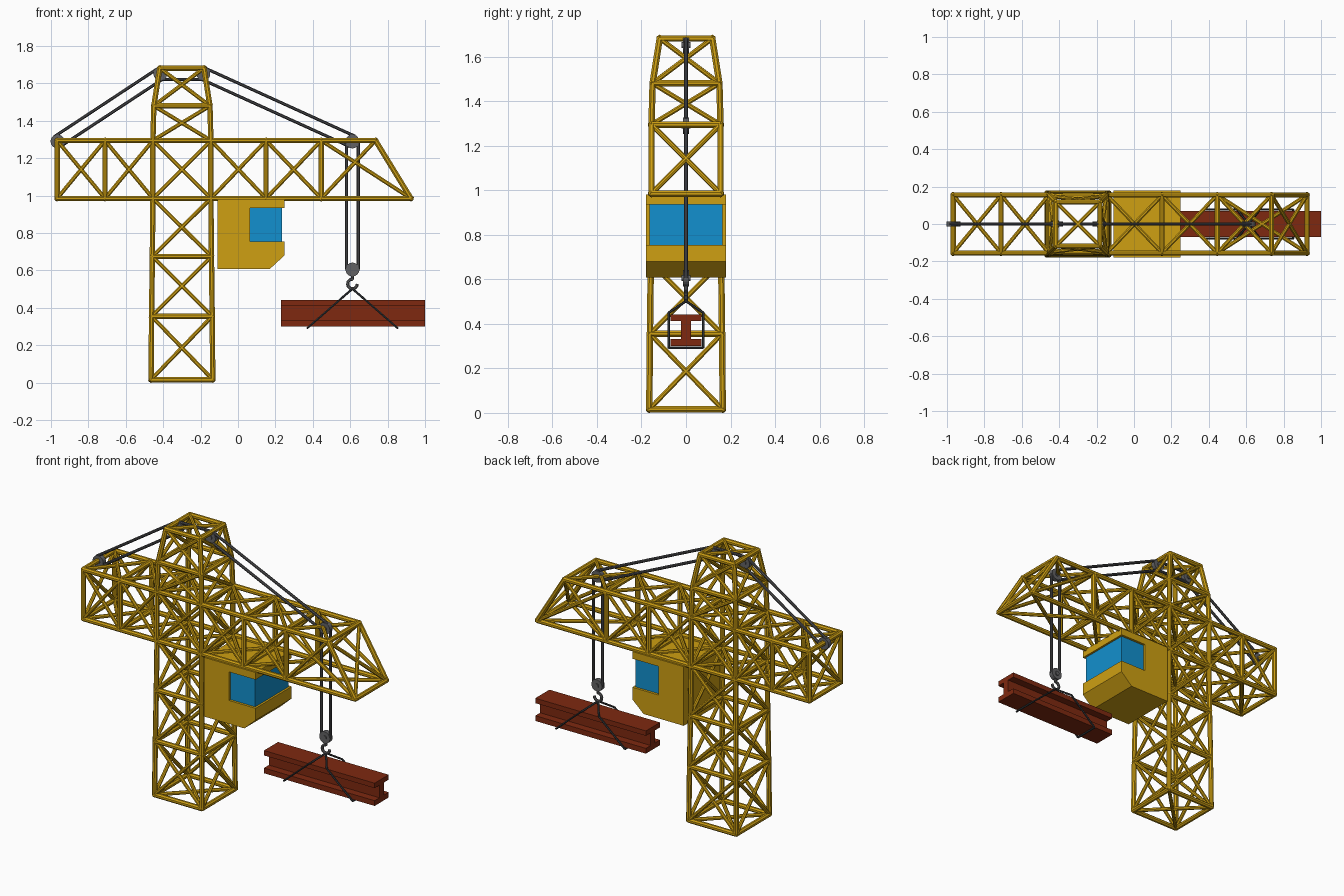
import bpy, bmesh, math
from mathutils import Vector, Matrix

cube = bpy.data.objects.get("Cube")
if cube:
    bpy.data.objects.remove(cube, do_unlink=True)


def material(name, r, g, b):
    m = bpy.data.materials.new(name)
    m.use_nodes = True
    m.diffuse_color = (r, g, b, 1)
    m.node_tree.nodes["Principled BSDF"].inputs["Base Color"].default_value = (r, g, b, 1)
    return m


yellow = material("crane yellow", 0.62, 0.35, 0.006)
blue = material("window blue", 0.006, 0.28, 0.62)
rust = material("rust red", 0.21, 0.022, 0.005)
grey = material("pulley grey", 0.12, 0.12, 0.125)
steel = material("cable grey", 0.08, 0.08, 0.085)
dark = material("sling dark grey", 0.035, 0.04, 0.045)


def finish(name, bm, mat):
    bmesh.ops.recalc_face_normals(bm, faces=bm.faces)
    me = bpy.data.meshes.new(name)
    bm.to_mesh(me)
    bm.free()
    me.materials.append(mat)
    ob = bpy.data.objects.new(name, me)
    bpy.context.collection.objects.link(ob)
    return ob


def tube(bm, a, b, r, sides=8):
    a, b = Vector(a), Vector(b)
    d = b - a
    turn = d.to_track_quat('Z', 'Y').to_matrix().to_4x4()
    spin = Matrix.Rotation(math.pi / sides, 4, 'Z')
    bmesh.ops.create_cone(bm, cap_ends=True, segments=sides, radius1=r, radius2=r,
                          depth=d.length, matrix=Matrix.Translation((a + b) / 2) @ turn @ spin)


def ball(bm, p, r):
    bmesh.ops.create_icosphere(bm, subdivisions=1, radius=r, matrix=Matrix.Translation(p))


def path(name, runs, r, mat, sides=8):
    bm = bmesh.new()
    for pts in runs:
        for a, b in zip(pts, pts[1:]):
            tube(bm, a, b, r, sides)
        for p in pts[1:-1]:
            ball(bm, p, r)
    return finish(name, bm, mat)


def prism(name, profile, place, lo, hi, mat):
    # extrude a 2D profile between lo and hi; place maps (u, v, depth) to 3D
    bm = bmesh.new()
    face = bm.faces.new([bm.verts.new(place(u, v, lo)) for u, v in profile])
    new = bmesh.ops.extrude_face_region(bm, geom=[face])["geom"]
    shift = Vector(place(0, 0, hi)) - Vector(place(0, 0, lo))
    bmesh.ops.translate(bm, vec=shift, verts=[v for v in new if isinstance(v, bmesh.types.BMVert)])
    return finish(name, bm, mat)


# Lattice truss: rings of four corners joined by chords and crossed braces
CHORD, BRACE = 0.0155, 0.0115
used = set()


def lattice(name, rings):
    bm = bmesh.new()

    def bar(a, b, r):
        key = frozenset(tuple(round(c, 3) for c in p) for p in (a, b))
        if key not in used:
            used.add(key)
            tube(bm, a, b, r)

    def cross(a, b, c, d):
        bar(a, c, BRACE)
        bar(b, d, BRACE)

    for ring in rings:
        for i in range(4):
            bar(ring[i], ring[i - 1], CHORD)
            ball(bm, ring[i], CHORD * 1.12)
    for low, high in zip(rings, rings[1:]):
        for i in range(4):
            bar(low[i], high[i], CHORD)
            cross(low[i], low[i - 1], high[i - 1], high[i])
    cross(*rings[0])
    cross(*rings[-1])
    return finish(name, bm, yellow)


TX, HALF, LOW, TOP = -0.30, 0.155, 0.985, 1.295


def square(h, z):
    return [(TX - h, -h, z), (TX + h, -h, z), (TX + h, h, z), (TX - h, h, z)]


lattice("tower", [square(h, z) for h, z in
                  ((0.165, 0.016), (0.162, 0.355), (0.158, 0.675), (HALF, LOW),
                   (HALF, TOP), (0.15, 1.48), (0.118, 1.682))])


def upright(bottom_x, top_x):
    return [(bottom_x, -HALF, LOW), (bottom_x, HALF, LOW),
            (top_x, HALF, TOP), (top_x, -HALF, TOP)]


stations = (-0.967, -0.711, TX - HALF, TX + HALF, 0.15, 0.445)
lattice("jib", [upright(x, x) for x in stations] + [upright(0.925, 0.735)])

# Operator cab with a notch for the wraparound window
side = lambda u, v, d: (u, d, v)
prism("cab", [(-0.11, 0.608), (0.17, 0.608), (0.248, 0.68), (0.248, 0.755), (0.065, 0.755),
              (0.065, 0.935), (0.248, 0.935), (0.248, 0.98), (-0.11, 0.98)],
      side, -0.18, 0.18, yellow)
prism("cab_window", [(0.06, 0.75), (0.235, 0.75), (0.235, 0.94), (0.06, 0.94)],
      side, -0.165, 0.165, blue)

# Hanging I-beam
half = [(0.07, 0.3), (0.07, 0.333), (0.022, 0.333), (0.022, 0.412), (0.07, 0.412), (0.07, 0.443)]
prism("steel_beam", half + [(-u, v) for u, v in reversed(half)],
      lambda u, v, d: (d, u, v), 0.23, 1.0, rust)

# Pulleys
HX = 0.612
wheels = {"rear_pulley": (-0.965, 1.29), "tower_rear_pulley": (-0.415, 1.652),
          "tower_front_pulley": (-0.185, 1.652), "jib_pulley": (HX, 1.29),
          "hook_block": (HX, 0.605)}
for name, (x, z) in wheels.items():
    bm = bmesh.new()
    tube(bm, (x, -0.014, z), (x, 0.014, z), 0.037, 20)
    tube(bm, (x, -0.02, z), (x, 0.02, z), 0.014, 12)
    finish(name, bm, grey)

# Double cables running between neighbouring pulleys
centres = [Vector((x, 0, z)) for x, z in wheels.values()]
runs = []
for a, b in zip(centres, centres[1:]):
    d = (b - a).normalized()
    normal = Vector((-d.z, 0, d.x)) * 0.031
    runs += [(a + normal * s, b + normal * s) for s in (-1, 1)]
path("cables", runs, 0.009, steel)

# Hook: shank and open curl
arc = [math.radians(a) for a in range(90, 361, 30)]
curl = [(HX + 0.026 * math.cos(a), 0, 0.528 + 0.026 * math.sin(a)) for a in arc]
path("hook", [[(HX, 0, 0.59)] + curl], 0.009, grey)

# Sling legs around the beam
slings = []
for s in (-1, 1):
    foot, bend = HX + s * 0.24, HX + s * 0.06
    loop = [(foot, 0.077, 0.293), (bend, 0.077, 0.45), (HX, 0, 0.502),
            (bend, -0.077, 0.45), (foot, -0.077, 0.293), (foot, 0.077, 0.293)]
    slings.append(loop)
path("sling", slings, 0.006, dark, 6)
